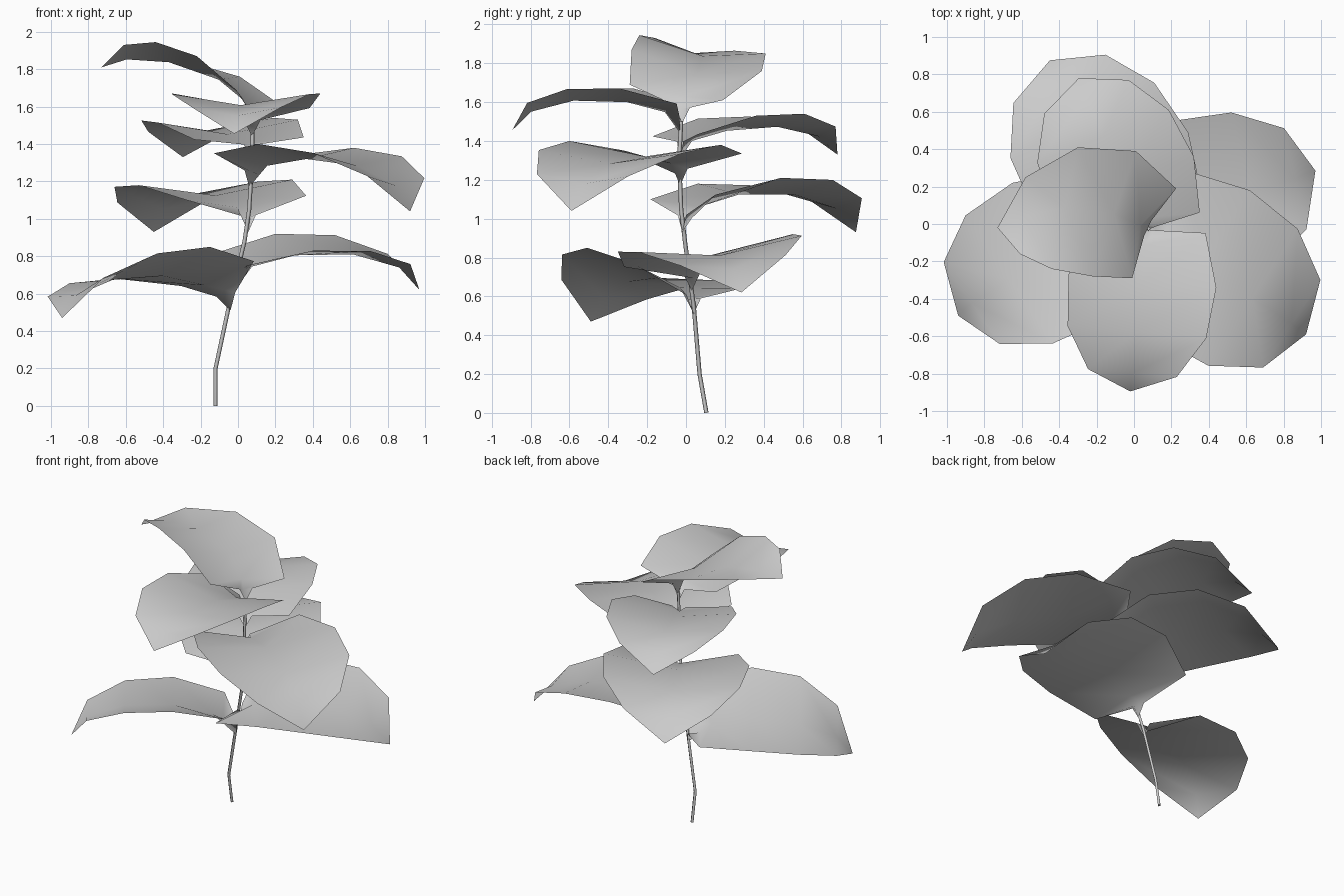
import bpy, bmesh, math
from mathutils import Vector as V

if "Cube" in bpy.data.objects:
    bpy.data.objects.remove(bpy.data.objects["Cube"])

# Leaf blade rows relative to the middle of the widest row: along, half width, height
ROWS = [(-.285, .31, -.08), (0, .398, 0), (.275, .373, 0), (.495, .239, -.07)]
TIP_LEN, TIP_ANG = math.hypot(.595, .21), math.atan2(.21, .595)
DEPTH = [0, .07, .06, .045]          # how far the midrib sinks below the edges


def build_leaf(name, stem, left, right, tip):
    """Folded leaf: a stalk point, a narrow neck, four rows of left/mid/right, a tip."""
    mids = [(a + b) / 2 - V((0, 0, d)) for a, b, d in zip(left, right, DEPTH)]
    mids[0] = .3 * stem + .3 * mids[1] + .4 * mids[0]
    side = (left[0] - right[0]).normalized()
    up = stem + V((0, 0, .088))
    rows = [(up + side * .045, stem.lerp(mids[0], .55), up - side * .045)]
    rows += list(zip(left, mids, right))
    bm = bmesh.new()
    base, end = bm.verts.new(stem), bm.verts.new(tip)
    grid = [[bm.verts.new(p) for p in r] for r in rows]
    for c in (0, 1):
        bm.faces.new((base, grid[0][c + 1], grid[0][c]))
        for a, b in zip(grid, grid[1:]):
            bm.faces.new((a[c], a[c + 1], b[c + 1], b[c]))
        bm.faces.new((grid[-1][c], grid[-1][c + 1], end))
    for f in bm.faces:
        f.smooth = True
    me = bpy.data.meshes.new(name)
    bm.to_mesh(me)
    bm.free()
    bpy.context.collection.objects.link(bpy.data.objects.new(name, me))


def placed_leaf(name, stem, l2, r2, tip):
    """Fit the standard blade to its widest row and its tip."""
    stem, l2, r2, tip = map(V, (stem, l2, r2, tip))
    mid, side = (l2 + r2) / 2, (l2 - r2) / .796
    e = tip - mid
    s = e.length / TIP_LEN
    e.normalize()
    n = e.cross(side).normalized()
    ax = e * math.cos(TIP_ANG) + n * math.sin(TIP_ANG)
    az = n * math.cos(TIP_ANG) - e * math.sin(TIP_ANG)
    at = lambda x, y, z: mid + ax * x * s + side * y + az * z * s
    build_leaf(name, stem, [at(x, y, z) for x, y, z in ROWS],
               [at(x, -y, z) for x, y, z in ROWS], tip)


# Leaves from the bottom up: stalk point, widest left, widest right, tip
placed_leaf("leaf_low_left", (-.04, .04, .51), (-.15, -.51, .85), (-.65, .22, .68), (-.94, -.49, .47))
placed_leaf("leaf_low_right", (-.01, .03, .63), (.20, .55, .92), (.40, -.35, .83), (.97, .285, .62))
placed_leaf("leaf_back_large", (.055, -.02, .93), (-.53, .06, 1.18), (.29, .49, 1.21), (-.45, .875, .93))
placed_leaf("leaf_front_right", (.06, -.03, 1.17), (.62, .18, 1.38), (.11, -.60, 1.40), (.92, -.59, 1.04))
placed_leaf("leaf_back_small", (.075, -.03, 1.31), (-.43, .06, 1.515), (.32, .36, 1.53), (-.295, .78, 1.33))
placed_leaf("leaf_front", (.075, -.03, 1.44), (.44, -.34, 1.67), (-.35, -.27, 1.67), (-.02, -.895, 1.455))

# Top leaf curls sideways, so its edges are given directly
build_leaf("leaf_top", V((.075, -.02, 1.49)),
           [V(p) for p in ((-.01, -.29, 1.69), (-.22, -.28, 1.87), (-.44, -.24, 1.945), (-.61, -.16, 1.93))],
           [V(p) for p in ((.225, .19, 1.61), (.01, .39, 1.76), (-.30, .41, 1.85), (-.58, .25, 1.865))],
           V((-.73, -.02, 1.81)))

# Stem: thin bent tube
cu = bpy.data.curves.new("stem", 'CURVE')
cu.dimensions = '3D'
cu.bevel_depth, cu.bevel_resolution, cu.use_fill_caps = .011, 0, True
path = [(-.12, .105, 0), (-.12, .07, .2), (-.045, .04, .55), (.035, -.005, .88),
        (.06, -.025, 1.05), (.075, -.035, 1.3), (.077, -.025, 1.5)]
sp = cu.splines.new('POLY')
sp.points.add(len(path) - 1)
for q, p in zip(sp.points, path):
    q.co = (*p, 1)
bpy.context.collection.objects.link(bpy.data.objects.new("stem", cu))
